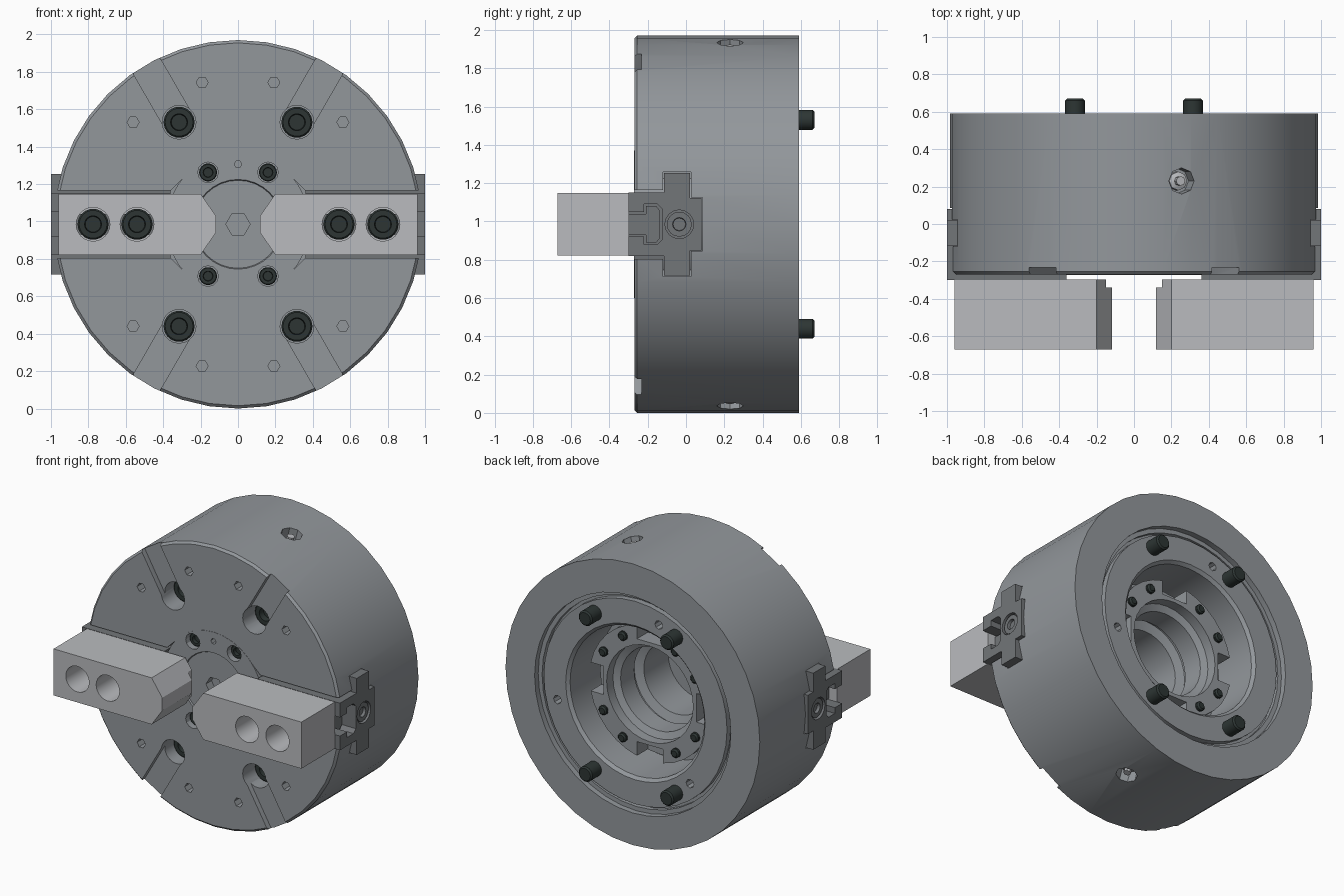
import bpy, bmesh, math
from mathutils import Vector, Matrix

if "Cube" in bpy.data.objects:
    bpy.data.objects.remove(bpy.data.objects["Cube"])

CZ = 0.985   # height of the chuck axis; parts are modelled around z = 0, then lifted


def material(name, rgb):
    m = bpy.data.materials.new(name)
    m.diffuse_color = (*rgb, 1)
    m.use_nodes = True
    m.node_tree.nodes["Principled BSDF"].inputs["Base Color"].default_value = m.diffuse_color
    return m


GREY = material("steel grey", (0.29, 0.31, 0.33))
LIGHT = material("light jaw steel", (0.49, 0.50, 0.52))
DARK = material("dark slide steel", (0.17, 0.18, 0.19))
BLACK = material("black oxide", (0.026, 0.036, 0.034))


def finish(name, bm, mat):
    bmesh.ops.recalc_face_normals(bm, faces=bm.faces)
    me = bpy.data.meshes.new(name)
    bm.to_mesh(me)
    bm.free()
    if mat:
        me.materials.append(mat)
    ob = bpy.data.objects.new(name, me)
    bpy.context.collection.objects.link(ob)
    return ob


def lathe(name, profile, mat, steps=40, x=0, z=0):
    """Closed (radius, y) profile turned about an axis parallel to y."""
    bm = bmesh.new()
    vs = [bm.verts.new((r, y, 0)) for r, y in profile]
    es = [bm.edges.new((a, b)) for a, b in zip(vs, vs[1:])]
    if profile[0][0] > 0 or profile[-1][0] > 0:
        es.append(bm.edges.new((vs[-1], vs[0])))
    bmesh.ops.spin(bm, geom=vs + es, cent=(0, 0, 0), axis=(0, 1, 0),
                   angle=math.tau, steps=steps)
    bmesh.ops.remove_doubles(bm, verts=bm.verts, dist=1e-4)
    bmesh.ops.translate(bm, verts=bm.verts, vec=(x, 0, z))
    return finish(name, bm, mat)


def prism(name, pts, lo, hi, mat=None, axis='Y'):
    """Polygon extruded along y (pts are x, z) or along x (pts are y, z)."""
    bm = bmesh.new()
    vs = [bm.verts.new((p, lo, q) if axis == 'Y' else (lo, p, q)) for p, q in pts]
    f = bm.faces.new(vs)
    ext = bmesh.ops.extrude_face_region(bm, geom=[f])['geom']
    d = (0, hi - lo, 0) if axis == 'Y' else (hi - lo, 0, 0)
    bmesh.ops.translate(bm, verts=[v for v in ext if isinstance(v, bmesh.types.BMVert)], vec=d)
    return finish(name, bm, mat)


def ngon(x, z, r, n):
    return [(x + r * math.cos(math.tau * i / n), z + r * math.sin(math.tau * i / n)) for i in range(n)]


def polar(r, deg):
    return r * math.cos(math.radians(deg)), r * math.sin(math.radians(deg))


def hole(x, z, r, lo, hi, n=20):
    return prism("cutter", ngon(x, z, r, n), lo, hi)


def radial_box(deg, r0, r1, width, lo, hi):
    a, w = math.radians(deg), width / 2
    pts = [(r0, -w), (r1, -w), (r1, w), (r0, w)]
    return prism("cutter", [(p * math.cos(a) - q * math.sin(a), p * math.sin(a) + q * math.cos(a))
                            for p, q in pts], lo, hi)


def cut(ob, *cutters):
    for c in cutters:
        m = ob.modifiers.new("cut", 'BOOLEAN')
        m.object, m.operation, m.solver = c, 'DIFFERENCE', 'EXACT'
        bpy.context.view_layer.objects.active = ob
        bpy.ops.object.modifier_apply(modifier=m.name)
        bpy.data.objects.remove(c)


def turned(ob, deg, radius, y):
    """Move a part made along y so that it points outward from the rim."""
    a = math.radians(deg)
    out = Vector((math.cos(a), 0, math.sin(a)))
    side = Vector((0, 1, 0)).cross(out)
    rot = Matrix((side, out, side.cross(out))).transposed().to_4x4()
    ob.data.transform(Matrix.Translation(out * radius + Vector((0, y, 0))) @ rot)
    return ob


def bolt(name, x, z, y, r, head, tip, shaft):
    """Socket head screw with its head facing the front."""
    lathe(name, [(0, y + r * .5), (r * .5, y + r * .5), (r * .55, y), (r * .9, y), (r, y + r * .1),
                 (r, y + head), (shaft, y + head), (shaft, tip - .01), (shaft - .01, tip), (0, tip)],
          BLACK, 18, x, z)


# chuck body, with rear mounting recess and bore
body = lathe("chuck_body", [(.38, -.27), (.97, -.27), (.985, -.255), (.985, .59), (.76, .59), (.76, .55),
                            (.73, .55), (.73, .52), (.71, .52), (.71, .56), (.54, .56), (.52, .54),
                            (.52, .2), (.38, .2)], GREY, 40)

# jaw guideways with widened inner ends
T = [(-.31, .18), (-.12, .18), (-.12, .272), (.025, .272), (.025, .14), (.085, .14)]
guide = T + [(y, -z) for y, z in reversed(T)]
for s in (1, -1):
    lo, hi = sorted((s * .3, s * 1.1))
    cut(body, prism("cutter", guide, lo, hi, axis='X'))
    cut(body, prism("cutter", [(s * .29, .25), (s * .37, .17), (s * .37, -.17), (s * .29, -.25)], -.3, -.05))

# face slots and mounting bolts
for deg in (60, 120, 240, 300):
    x, z = polar(.63, deg)
    cut(body, radial_box(deg, .6, 1.1, .165, -.3, -.232), hole(x, z, .09, -.3, .1))
    bolt("mounting_bolt", x, z, -.15, .083, .2, .67, .053)
    for d in (-15.8, 15.8):
        x, z = polar(.782, deg + d)
        cut(body, hole(x, z, .032, -.3, -.18, 6))
for deg in (107, 227, 347):
    x, z = polar(.62, deg)
    cut(body, hole(x, z, .03, .48, .6, 8))

# grease ports in the rim, top and bottom
for s in (1, -1):
    deg = 75 * s
    cut(body, turned(hole(0, 0, .07, -.12, .1, 8), deg, .985, .23))
    turned(lathe("grease_nipple", [(0, -.12), (.05, -.12), (.05, -.07), (.025, -.06), (.025, -.02), (0, -.02)],
                 LIGHT, 8), deg, .985, .23)

# central sleeve: closed at the front, stepped bore at the back
sleeve = lathe("centre_sleeve", [(0, -.262), (.235, -.262), (.24, -.272), (.385, -.272), (.385, .2), (.47, .2),
                                 (.47, .40), (.335, .40), (.335, .33), (.29, .31), (.29, .16), (.31, .16),
                                 (.31, .13), (.25, .11), (.25, -.16), (0, -.16)], GREY, 32)
for deg in (0, 90, 180, 270):
    cut(sleeve, radial_box(deg, .36, .5, .2, .28, .45))
cut(sleeve, hole(0, 0, .065, -.3, -.2, 6), hole(0, .32, .02, -.3, -.22, 6), )
for deg in (60, 120, 240, 300):
    x, z = polar(.32, deg)
    cut(sleeve, hole(x, z, .055, -.3, -.15, 12))
    bolt("sleeve_screw", x, z, -.24, .048, .06, -.14, .03)
for k in range(12):
    if k % 3:
        x, z = polar(.41, k * 30)
        bolt("ring_screw", x, z, .36, .033, .045, .425, .031)

# sliding base jaws, T-nuts, end screws and top jaws, left and right
B = [(-.30, .165), (-.115, .165), (-.115, .268), (.02, .268), (.02, .136), (.08, .136)]
base_pts = B + [(y, -z) for y, z in reversed(B)]
N = [(-.4, .065), (-.22, .065), (-.22, .105), (-.15, .105), (-.125, .08)]
nut_pts = N + [(y, -z) for y, z in reversed(N)]
for s in (1, -1):
    side = "right" if s > 0 else "left"

    def span(a, b):
        return sorted((s * a, s * b))

    base = prism(side + "_base_jaw", base_pts, *span(.36, 1.0), DARK, 'X')
    cut(base, prism("cutter", nut_pts, *span(.42, 1.1), axis='X'))
    cut(base, turned(hole(0, 0, .075, -.03, .1, 16), 0 if s > 0 else 180, 1.0, -.035))
    screw = lathe(side + "_end_screw", [(0, -.05), (.03, -.05), (.035, -.01), (.065, -.01), (.065, -.08), (0, -.08)],
                  DARK, 16)
    turned(screw, 0 if s > 0 else 180, 1.0, -.035)
    # T-nut riding in the base jaw
    NB = [(-.34, .055), (-.21, .055), (-.21, .095), (-.155, .095), (-.135, .07)]
    prism(side + "_t_nut", NB + [(y, -z) for y, z in reversed(NB)], *span(.45, .90), DARK, 'X')
    # soft top jaw with pointed gripping end
    jaw = prism(side + "_top_jaw", [(s * x, z) for x, z in
                                    [(.96, .163), (.20, .163), (.118, .045), (.118, -.045), (.20, -.163), (.96, -.163)]],
                -.67, -.298, LIGHT)
    lo, hi = span(.05, .15)
    cut(jaw, prism("cutter", [(lo, -.2), (hi, -.2), (hi, .2), (lo, .2)], -.34, -.2))
    for x in (.54, .775):
        cut(jaw, hole(s * x, 0, .09, -.8, -.33, 24))
        bolt(side + "_jaw_bolt", s * x, 0, -.42, .083, .088, -.2, .05)

# lift onto the ground plane and shade
for ob in bpy.context.scene.objects:
    ob.location.z += CZ
    ob.select_set(True)
bpy.context.view_layer.objects.active = body
bpy.ops.object.shade_smooth_by_angle(angle=math.radians(30))
